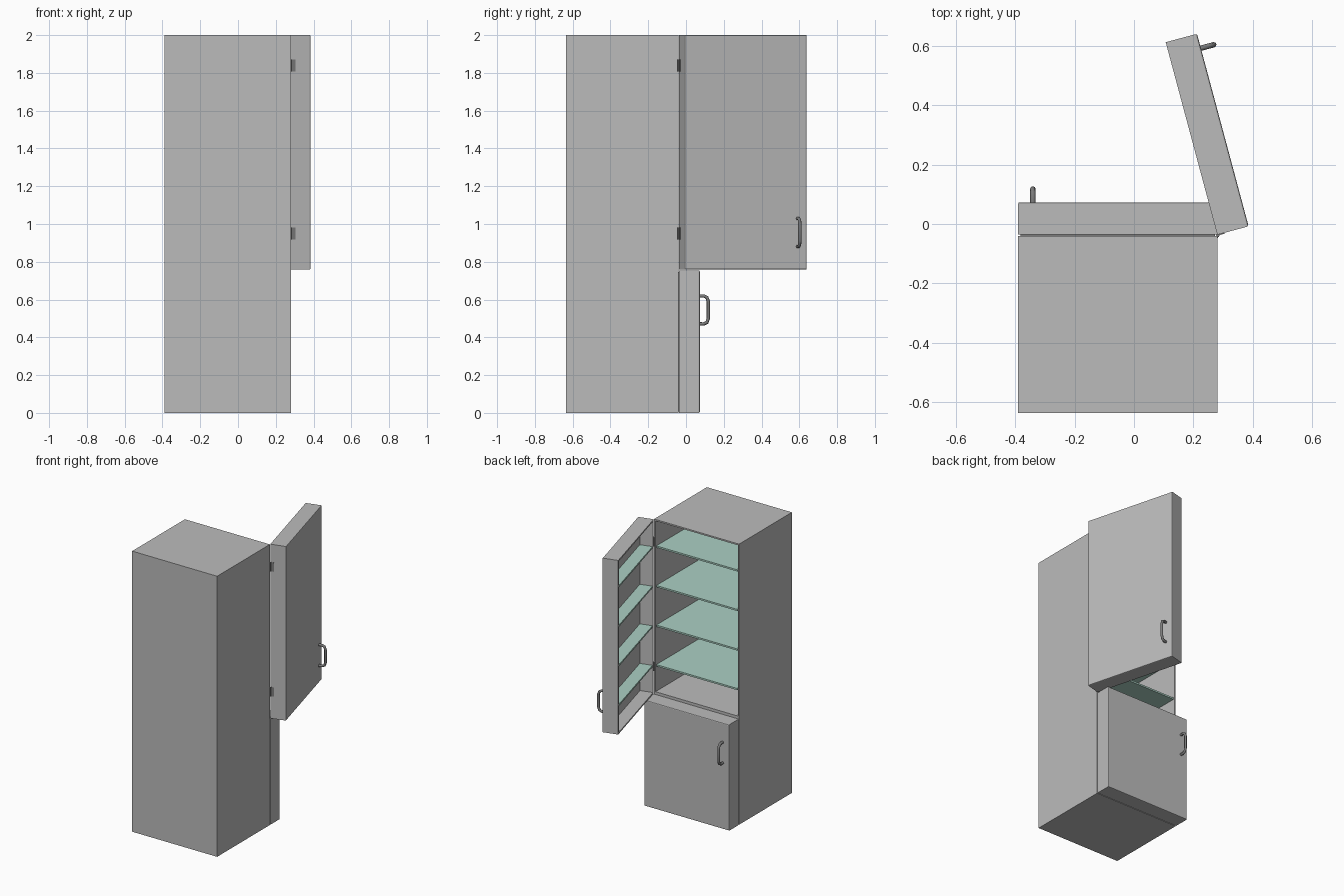
import bpy, bmesh, math
from mathutils import Matrix, Vector

if "Cube" in bpy.data.objects:
    bpy.data.objects.remove(bpy.data.objects["Cube"])


def material(name, r, g, b):
    m = bpy.data.materials.new(name)
    m.use_nodes = True
    m.diffuse_color = (r, g, b, 1)
    m.node_tree.nodes["Principled BSDF"].inputs["Base Color"].default_value = (r, g, b, 1)
    return m


GREY = material("light grey enamel", 0.5, 0.5, 0.5)
STEEL = material("dark steel", 0.2, 0.2, 0.2)
GLASS = material("pale green glass", 0.41, 0.63, 0.55)

# Main dimensions
LEFT, RIGHT = -0.39, 0.28
BACK, FRONT = -0.635, -0.041
SPLIT, TOP, WALL = 0.757, 2.0, 0.015
DOOR_IN, DOOR_OUT = -0.036, 0.073
SHELVES = [0.965 + 0.282 * i for i in range(4)]

# The upper door swings open about its hinge edge
PIVOT = Vector((RIGHT, DOOR_IN, 0))
SWING = (Matrix.Translation(PIVOT) @ Matrix.Rotation(math.radians(-75), 4, "Z")
         @ Matrix.Translation(-PIVOT))


def finish(bm, name, mat, matrix=None):
    bmesh.ops.recalc_face_normals(bm, faces=bm.faces)
    if matrix:
        bm.transform(matrix)
    mesh = bpy.data.meshes.new(name)
    bm.to_mesh(mesh)
    bm.free()
    mesh.materials.append(mat)
    obj = bpy.data.objects.new(name, mesh)
    bpy.context.collection.objects.link(obj)
    return obj


def box_mesh(lo, hi):
    bm = bmesh.new()
    lo, hi = Vector(lo), Vector(hi)
    size = hi - lo
    bmesh.ops.create_cube(bm, size=1, matrix=Matrix.Translation((lo + hi) / 2)
                          @ Matrix.Diagonal((*size, 1)))
    return bm


def box(name, mat, lo, hi, matrix=None):
    return finish(box_mesh(lo, hi), name, mat, matrix)


def hollow(bm, side, depth, floor=None):
    """Sink a recess into the face looking along side * y."""
    bm.normal_update()
    face = max(bm.faces, key=lambda f: f.normal.y * side)
    bmesh.ops.inset_region(bm, faces=[face], thickness=WALL)
    if floor is not None:
        low = min(v.co.z for v in face.verts)
        for v in face.verts:
            if v.co.z < low + 0.01:
                v.co.z = floor
    new = bmesh.ops.extrude_discrete_faces(bm, faces=[face])["faces"][0]
    bmesh.ops.translate(bm, verts=new.verts, vec=(0, -side * depth, 0))


def soften_front(bm):
    edges = [e for e in bm.edges if all(v.co.y > DOOR_OUT - 0.001 for v in e.verts)]
    bmesh.ops.bevel(bm, geom=edges, offset=0.006, segments=2, profile=0.5,
                    affect="EDGES")


# Cabinet with an open upper compartment
cabinet = box_mesh((LEFT, BACK, 0), (RIGHT, FRONT, TOP))
hollow(cabinet, 1, FRONT - BACK - 0.03, SPLIT + WALL)
finish(cabinet, "cabinet", GREY)

# Lower door, closed, with its seal
lower = box_mesh((LEFT, DOOR_IN, 0), (RIGHT, DOOR_OUT, SPLIT - 0.002))
soften_front(lower)
finish(lower, "lower_door", GREY)
box("lower_door_seal", STEEL, (LEFT + 0.008, FRONT, 0.008),
    (RIGHT - 0.008, DOOR_IN, SPLIT - 0.01))

# Upper door, open, with a recess on its inner side
upper = box_mesh((LEFT, DOOR_IN, SPLIT + 0.002), (RIGHT, DOOR_OUT, TOP))
hollow(upper, -1, 0.09)
soften_front(upper)
finish(upper, "upper_door", GREY, SWING)

# Glass shelves in the cabinet and the door
for i, z in enumerate(SHELVES, 1):
    box(f"cabinet_shelf_{i}", GLASS, (LEFT + WALL, BACK + 0.03, z - 0.012),
        (RIGHT - WALL, FRONT - 0.004, z))
    box(f"door_shelf_{i}", GLASS, (LEFT + WALL, DOOR_IN + 0.003, z - 0.012),
        (RIGHT - WALL, DOOR_IN + 0.09, z), SWING)


# Round bar handles
def handle(name, z, matrix=Matrix.Identity(4)):
    curve = bpy.data.curves.new(name, "CURVE")
    curve.dimensions = "3D"
    curve.bevel_depth = 0.009
    curve.bevel_resolution = 2
    curve.use_fill_caps = True
    path = [(-0.002, 0.074), (0.022, 0.074), (0.038, 0.066), (0.045, 0.045)]
    path += [(out, -up) for out, up in reversed(path)]
    spline = curve.splines.new("POLY")
    spline.points.add(len(path) - 1)
    for p, (out, up) in zip(spline.points, path):
        p.co = (LEFT + 0.05, DOOR_OUT + out, z + up, 1)
    temp = bpy.data.objects.new(name, curve)
    bpy.context.collection.objects.link(temp)
    bpy.context.view_layer.update()
    bm = bmesh.new()
    bm.from_mesh(bpy.data.meshes.new_from_object(temp))
    bpy.data.objects.remove(temp)
    obj = finish(bm, name, STEEL, matrix)
    bpy.ops.object.select_all(action="DESELECT")
    obj.select_set(True)
    bpy.context.view_layer.objects.active = obj
    bpy.ops.object.shade_smooth_by_angle(angle=math.radians(50))


handle("lower_handle", 0.545)
handle("upper_handle", 0.955, SWING)

# Hinges: a pin, a leaf on the cabinet and a leaf on the door edge
for label, z in (("lower", 0.95), ("upper", 1.84)):
    lo, hi = z - 0.032, z + 0.032
    pin = bmesh.new()
    bmesh.ops.create_cone(pin, cap_ends=True, segments=12, radius1=0.005, radius2=0.005,
                          depth=hi - lo,
                          matrix=Matrix.Translation((RIGHT + 0.002, FRONT + 0.002, z)))
    finish(pin, label + "_hinge_pin", STEEL)
    box(label + "_hinge_cabinet_leaf", STEEL, (RIGHT - 0.002, FRONT - 0.006, lo),
        (RIGHT + 0.003, FRONT + 0.002, hi))
    box(label + "_hinge_door_leaf", STEEL, (RIGHT - 0.002, DOOR_IN - 0.004, lo),
        (RIGHT + 0.003, DOOR_IN + 0.025, hi), SWING)
